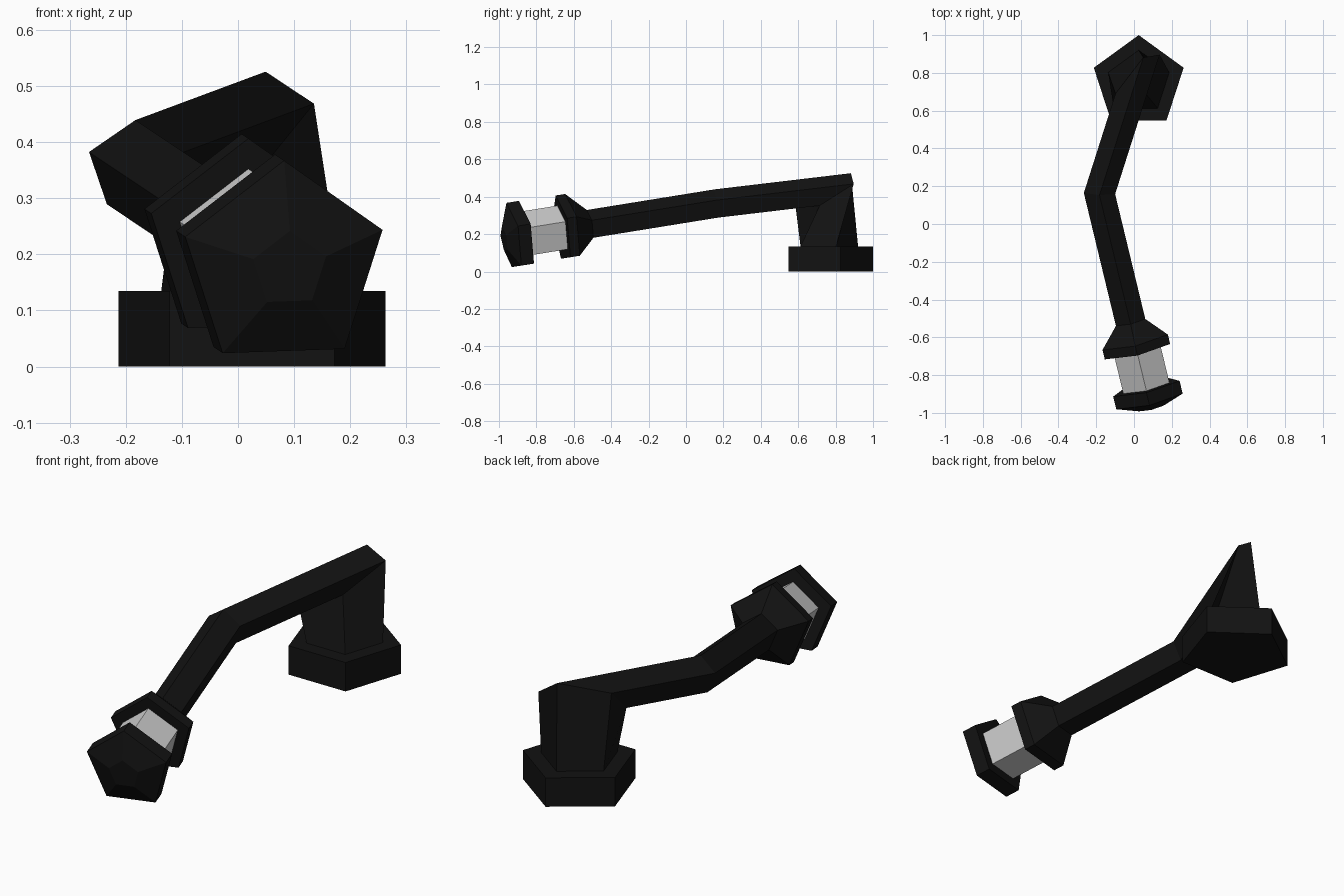
import bpy, bmesh
from math import cos, sin, radians
from mathutils import Vector as V

if "Cube" in bpy.data.objects:
    bpy.data.objects.remove(bpy.data.objects["Cube"])

black = bpy.data.materials.new("black")
black.diffuse_color = (0.006, 0.006, 0.006, 1)
black.use_nodes = True
black.node_tree.nodes["Principled BSDF"].inputs["Base Color"].default_value = black.diffuse_color


def loft(name, rings, mat=None):
    """Skin a stack of equal-sized rings and cap both ends."""
    bm = bmesh.new()
    vs = [[bm.verts.new(p) for p in r] for r in rings]
    for a, b in zip(vs, vs[1:]):
        n = len(a)
        for i in range(n):
            bm.faces.new((a[i], a[(i + 1) % n], b[(i + 1) % n], b[i]))
    bm.faces.new(vs[0])
    bm.faces.new(vs[-1])
    bmesh.ops.recalc_face_normals(bm, faces=bm.faces)
    me = bpy.data.meshes.new(name)
    bm.to_mesh(me)
    bm.free()
    ob = bpy.data.objects.new(name, me)
    bpy.context.collection.objects.link(ob)
    if mat:
        me.materials.append(mat)
    return ob


def pentagon(c, r, x, y, start=90):
    return [c + r * (cos(radians(start + 72 * k)) * x + sin(radians(start + 72 * k)) * y)
            for k in range(5)]


def project(ring, d, point, normal):
    """Slide ring points along d onto a mitre plane."""
    return [p + d * ((point - p).dot(normal) / d.dot(normal)) for p in ring]


X, Y, Z = V((1, 0, 0)), V((0, 1, 0)), V((0, 0, 1))


def floor_ring(r, z):
    return pentagon(V((0.025, 0.75, z)), r, X, Y)


# Head axis frame
start = V((-0.018, -0.517, 0.246))
axis = V((0.232, -0.961, -0.155)).normalized()
side = Z.cross(axis).normalized()
up = axis.cross(side).normalized()


def head_ring(t, r):
    return pentagon(start + axis * t, r, side, up, 92)


# Arm: straight run, mitred bend, second run to the elbow over the neck
arm_dir = V((-0.215, -0.675, -0.08)).normalized()
end = head_ring(0, 0.084)
bend = project(end, axis, start - axis * 0.71, arm_dir + axis)
elbow = project(bend, arm_dir, V((0.025, 0.848, 0.51)), V((-0.79, 1, -0.93)))

loft("base", [floor_ring(0.25, 0), floor_ring(0.25, 0.135)], black)
loft("neck", [floor_ring(0.17, 0.135), elbow], black)
loft("arm", [elbow, bend, end], black)

# Roll holder head
loft("collar", [end, head_ring(0.104, 0.187), head_ring(0.156, 0.187)], black)
loft("grip", [head_ring(0.15, 0.132), head_ring(0.37, 0.132)])
loft("end_cap", [head_ring(0.36, 0.19), head_ring(0.43, 0.19), head_ring(0.475, 0.07)], black)
